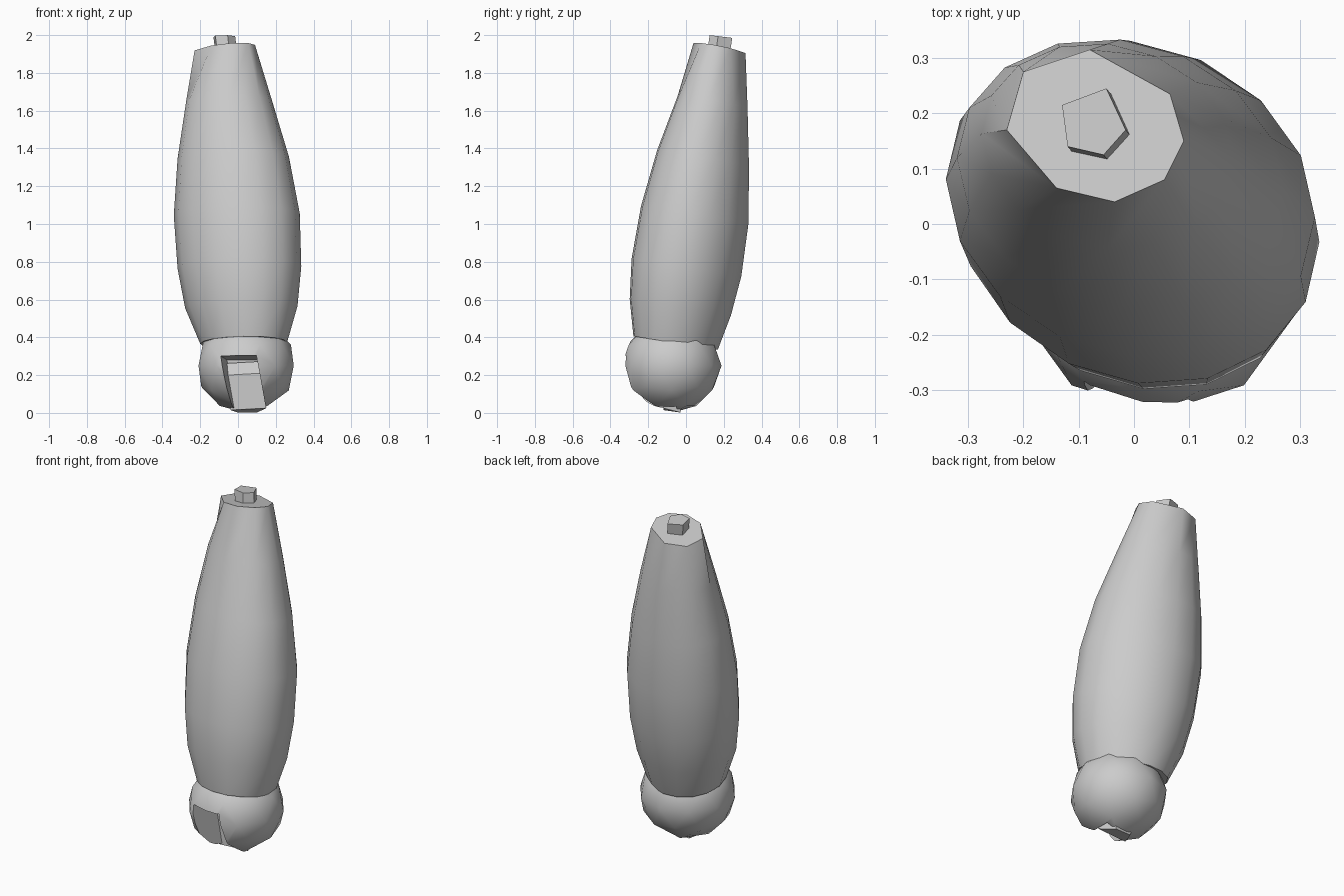
import bpy, bmesh, math
from mathutils import Vector

cube = bpy.data.objects.get("Cube")
if cube:
    bpy.data.objects.remove(cube, do_unlink=True)

grey = bpy.data.materials.new("light_grey")
grey.use_nodes = True
grey.diffuse_color = (0.6, 0.6, 0.6, 1)
grey.node_tree.nodes["Principled BSDF"].inputs["Base Color"].default_value = (0.6, 0.6, 0.6, 1)


def activate(ob):
    bpy.ops.object.select_all(action='DESELECT')
    ob.select_set(True)
    bpy.context.view_layer.objects.active = ob


def finish(bm, name, smooth=True):
    bmesh.ops.recalc_face_normals(bm, faces=bm.faces)
    mesh = bpy.data.meshes.new(name)
    bm.to_mesh(mesh)
    bm.free()
    mesh.materials.append(grey)
    ob = bpy.data.objects.new(name, mesh)
    bpy.context.collection.objects.link(ob)
    if smooth:
        activate(ob)
        bpy.ops.object.shade_smooth_by_angle(angle=math.radians(42))
    return ob


def loft(name, rings, smooth=True):
    """Skin a stack of equal-length rings and cap both ends."""
    bm = bmesh.new()
    rows = [[bm.verts.new(p) for p in ring] for ring in rings]
    n = len(rows[0])
    for a, b in zip(rows, rows[1:]):
        for i in range(n):
            j = (i + 1) % n
            bm.faces.new((a[i], a[j], b[j], b[i]))
    bm.faces.new(rows[0][::-1])
    bm.faces.new(rows[-1])
    bmesh.ops.remove_doubles(bm, verts=bm.verts, dist=0.0005)
    return finish(bm, name, smooth)


# Body: leaning, tilted, slightly skewed rings (z, x min, x max, y min, y max)
SIDES = 16
SKEW = 0.12
sections = [
    (0.37, -0.20, 0.26, -0.28, 0.17),
    (0.56, -0.28, 0.315, -0.30, 0.24),
    (0.77, -0.32, 0.335, -0.29, 0.295),
    (1.05, -0.34, 0.327, -0.24, 0.333),
    (1.35, -0.32, 0.27, -0.155, 0.335),
    (1.65, -0.275, 0.18, -0.045, 0.327),
]
rings = []
for z, x0, x1, y0, y1 in sections:
    ring = []
    for i in range(SIDES):
        t = math.tau * i / SIDES
        dx = (x1 - x0) / 2 * math.cos(t)
        dy = (y1 - y0) / 2 * math.sin(t - SKEW)
        ring.append(((x0 + x1) / 2 + dx, (y0 + y1) / 2 + dy, z - 0.16 * dy))
    rings.append(ring)

# Flat eight-sided end of the body
end = [(0.09, 0.15), (0.065, 0.235), (-0.08, 0.315), (-0.2, 0.275),
       (-0.23, 0.17), (-0.14, 0.065), (-0.035, 0.04), (0.055, 0.08)]
rings.append([(x, y, 1.93 + 0.08 * (x + 0.07) - 0.18 * (y - 0.18))
              for x, y in (end[(i + 1) // 2 % 8] for i in range(SIDES))])
loft("body", rings)

# Stem: leaning five-sided peg
outline = [(-0.13, 0.215), (-0.05, 0.245), (-0.015, 0.17), (-0.055, 0.125), (-0.12, 0.14)]
loft("stem", [
    [(x + 0.01, y - 0.012, 1.91) for x, y in outline],
    [(x, y, 1.993 - 0.12 * (y - 0.18)) for x, y in outline],
], smooth=False)

# Head: faceted ball with a notch in the lower front
bm = bmesh.new()
bmesh.ops.create_icosphere(bm, subdivisions=2, radius=0.265)
for v in bm.verts:
    v.co = Vector((v.co.x, v.co.y, v.co.z * 0.945)) + Vector((0.043, -0.077, 0.25))
head = finish(bm, "head", smooth=False)

# Notch cutter: side profile (y, z) swept across, leaning and narrowing inward
profile = [(-0.5, -0.1), (-0.05, -0.1), (-0.05, 0.28), (-0.5, 0.32)]


def across(outer, inner):
    return [((outer if y < -0.4 else inner) + 0.18 * (0.29 - z), y, z) for y, z in profile]


cutter = loft("notch_cutter", [across(-0.115, -0.06), across(0.1, 0.1)], smooth=False)
cutter.hide_render = True
mod = head.modifiers.new("notch", 'BOOLEAN')
mod.operation = 'DIFFERENCE'
mod.solver = 'EXACT'
mod.object = cutter
activate(head)
bpy.ops.object.modifier_apply(modifier=mod.name)
bpy.data.objects.remove(cutter, do_unlink=True)
bpy.ops.object.shade_smooth_by_angle(angle=math.radians(32))

# Block filling the back of the notch, with a sloping top
loft("notch_block", [
    [(-0.04, -0.12, 0.015), (0.15, -0.12, 0.025), (0.1, -0.03, 0.002), (0.0, -0.03, 0.002)],
    [(-0.055, -0.12, 0.2), (0.115, -0.12, 0.21), (0.115, -0.03, 0.21), (-0.055, -0.03, 0.2)],
    [(-0.065, -0.075, 0.262), (0.105, -0.075, 0.272), (0.105, -0.03, 0.272), (-0.065, -0.03, 0.262)],
], smooth=False)
